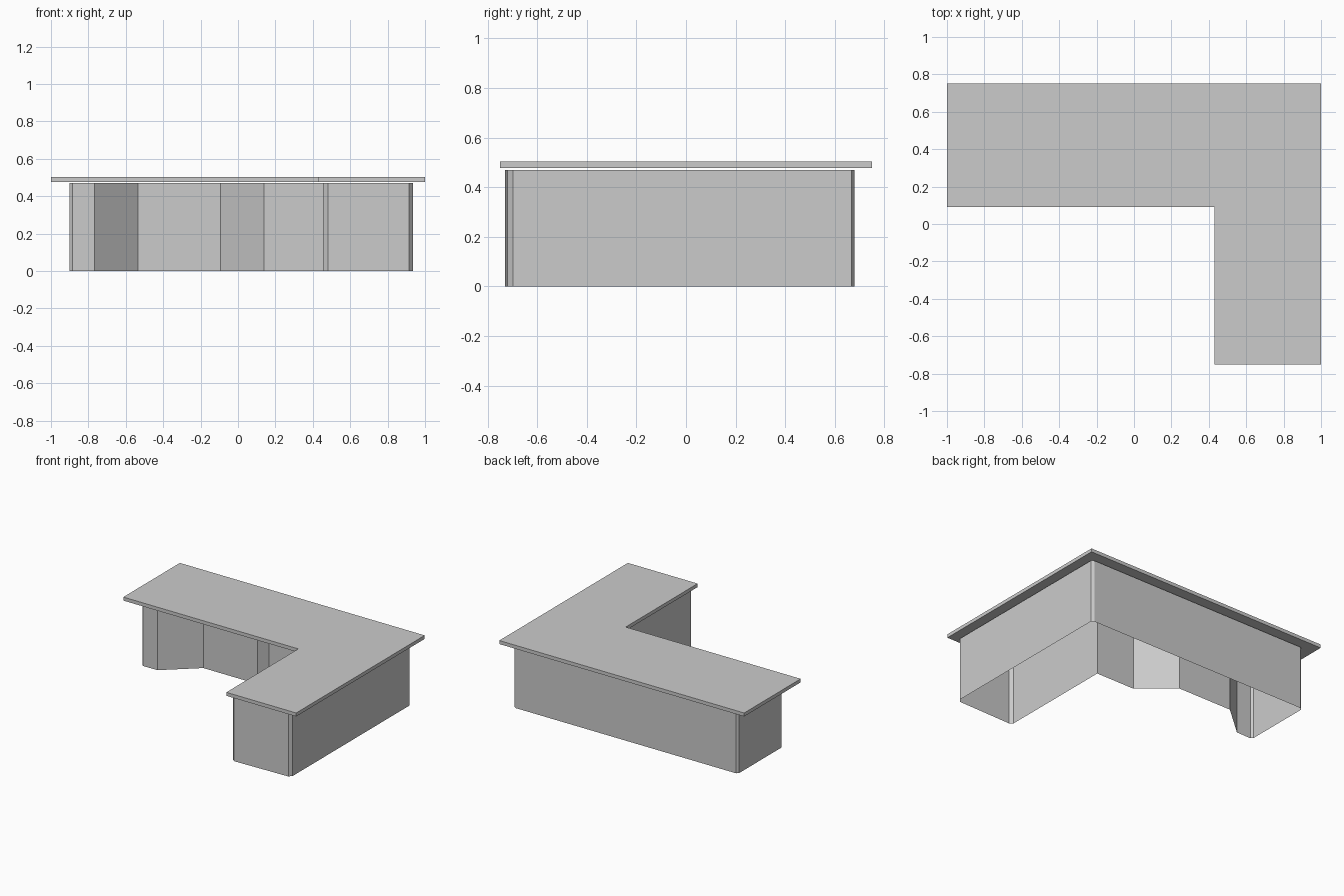
import bpy, bmesh

if "Cube" in bpy.data.objects:
    bpy.data.objects.remove(bpy.data.objects["Cube"])


def extrude_outline(name, points, z0, z1, capped):
    """Extrude a counter-clockwise plan outline between two heights."""
    bm = bmesh.new()
    low = [bm.verts.new((x, y, z0)) for x, y in points]
    high = [bm.verts.new((x, y, z1)) for x, y in points]
    n = len(points)
    for i in range(n):
        j = (i + 1) % n
        bm.faces.new((low[i], low[j], high[j], high[i]))
    if capped:
        bm.faces.new(high)
        bm.faces.new(low[::-1])
    mesh = bpy.data.meshes.new(name)
    bm.to_mesh(mesh)
    bm.free()
    obj = bpy.data.objects.new(name, mesh)
    bpy.context.collection.objects.link(obj)
    return obj


# L-shaped counter slab
slab = [(-1, 0.09), (0.43, 0.09), (0.43, -0.75), (1, -0.75), (1, 0.75), (-1, 0.75)]
extrude_outline("counter_top", slab, 0.477, 0.503, True)

# Hollow cabinet shell, open below, with a knee recess and chamfered corners
base = [
    (-0.9, 0.17), (-0.885, 0.155), (-0.767, 0.157),      # left front
    (-0.535, 0.36), (-0.093, 0.36), (0.14, 0.16),        # knee recess
    (0.455, 0.16), (0.455, -0.71), (0.48, -0.73),        # inner side of the return
    (0.915, -0.72), (0.935, -0.697),                     # front end
    (0.935, 0.667), (0.915, 0.68),                       # back right
    (-0.885, 0.68), (-0.9, 0.665),                       # back left
]
extrude_outline("counter_base", base, 0.0, 0.47, False)
